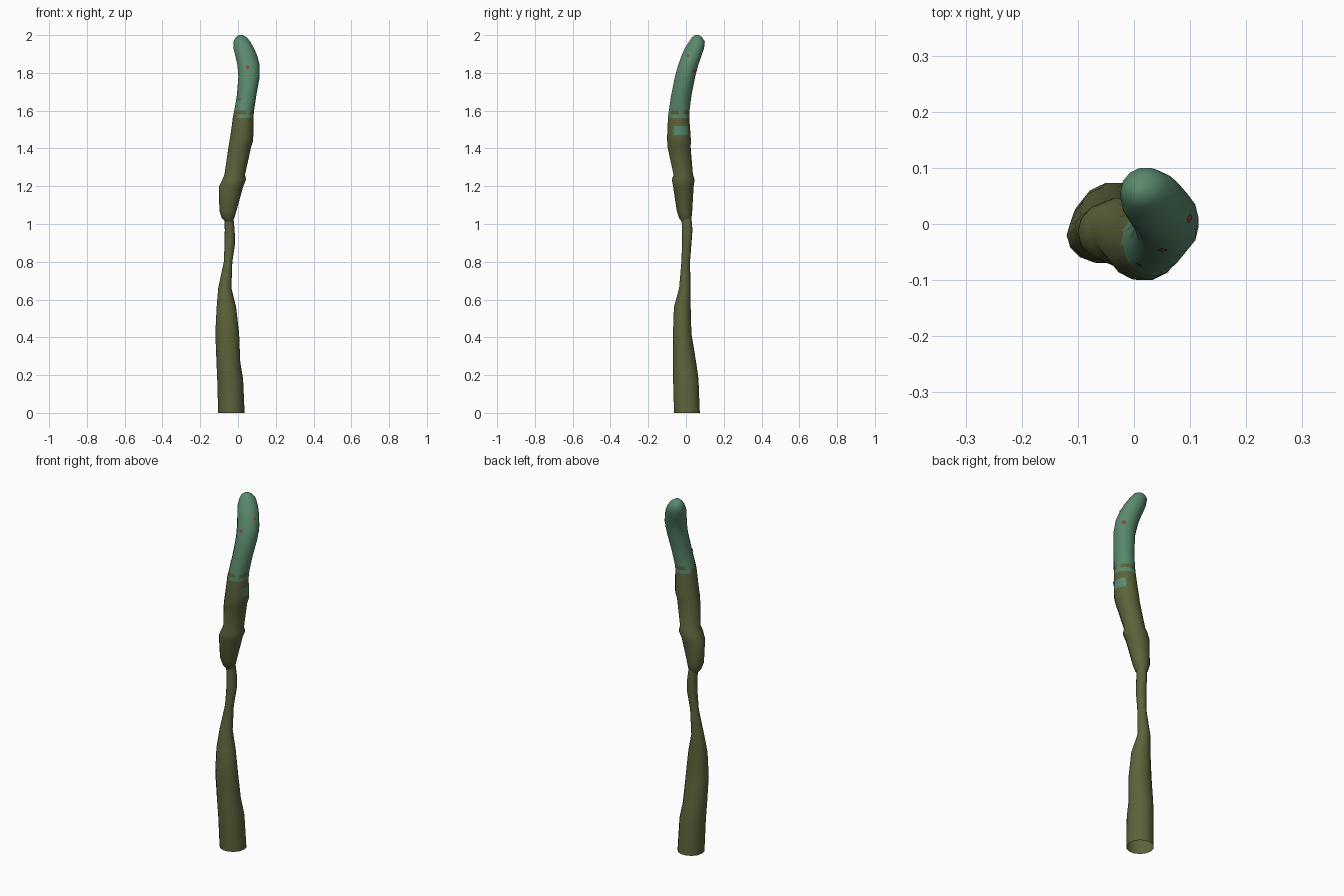
import bpy, bmesh, math, random
from mathutils import Vector
from mathutils.bvhtree import BVHTree

if "Cube" in bpy.data.objects:
    bpy.data.objects.remove(bpy.data.objects["Cube"])

random.seed(4)
SIDES = 14


def material(name, color):
    m = bpy.data.materials.new(name)
    m.diffuse_color = (*color, 1)
    m.use_nodes = True
    m.node_tree.nodes["Principled BSDF"].inputs["Base Color"].default_value = m.diffuse_color
    return m


olive = material("olive", (0.107, 0.125, 0.043))
green = material("sea green", (0.100, 0.250, 0.150))
red = material("dull red", (0.30, 0.05, 0.04))


def loft(name, rings, cap_bottom, cap_top, angle):
    """Skin a tube through rings of (z, x min, x max, y min, y max)."""
    bm = bmesh.new()
    loops = []
    for z, x0, x1, y0, y1 in rings:
        cx, cy, rx, ry = (x0 + x1) / 2, (y0 + y1) / 2, (x1 - x0) / 2, (y1 - y0) / 2
        loops.append([bm.verts.new((cx + rx * math.cos(2 * math.pi * i / SIDES),
                                    cy + ry * math.sin(2 * math.pi * i / SIDES), z))
                      for i in range(SIDES)])
    for a, b in zip(loops, loops[1:]):
        for i in range(SIDES):
            j = (i + 1) % SIDES
            bm.faces.new((a[i], a[j], b[j], b[i]))
    if cap_bottom:
        bm.faces.new(loops[0][::-1])
    if cap_top:
        bm.faces.new(loops[-1])
    mesh = bpy.data.meshes.new(name)
    bm.to_mesh(mesh)
    bm.free()
    obj = bpy.data.objects.new(name, mesh)
    bpy.context.collection.objects.link(obj)
    bpy.ops.object.select_all(action='DESELECT')
    obj.select_set(True)
    bpy.context.view_layer.objects.active = obj
    bpy.ops.object.shade_smooth_by_angle(angle=math.radians(angle))
    return obj


# Hollow, open lower stem that narrows to a thin neck
lower = loft("lower_stem", [
    (0.00, -.105, .035, -.065, .075),
    (0.18, -.110, .027, -.070, .068),
    (0.27, -.114, .012, -.071, .055),
    (0.42, -.120, .006, -.070, .030),
    (0.56, -.113, -.010, -.065, .026),
    (0.66, -.105, -.035, -.037, .025),
    (0.80, -.075, -.030, -.025, .022),
    (0.90, -.071, -.015, -.021, .030),
    (0.97, -.070, -.018, -.022, .035),
    (1.05, -.073, -.026, -.025, .028),
], False, False, 30)
lower.data.materials.append(olive)

# Thicker upper stalk with a bulge, and a curved rounded tip
upper = loft("upper_stalk", [
    (1.015, -.070, -.030, -.025, .020),
    (1.03, -.085, -.020, -.037, .030),
    (1.07, -.099, -.008, -.050, .034),
    (1.20, -.100, .028, -.070, .042),
    (1.235, -.083, .042, -.077, .048),
    (1.26, -.072, .037, -.067, .038),
    (1.41, -.050, .070, -.100, .026),
    (1.44, -.045, .080, -.101, .028),
    (1.47, -.040, .081, -.101, .026),
    (1.52, -.033, .082, -.099, .022),
    (1.56, -.028, .082, -.097, .019),
    (1.58, -.024, .083, -.095, .019),
    (1.60, -.020, .085, -.092, .020),
    (1.68, -.006, .097, -.080, .030),
    (1.78, .002, .115, -.060, .050),
    (1.84, -.003, .115, -.043, .066),
    (1.89, -.014, .102, -.025, .083),
    (1.93, -.024, .085, -.008, .097),
    (1.965, -.024, .065, .015, .101),
    (1.987, -.014, .047, .030, .088),
    (2.00, .004, .026, .047, .068),
], True, True, 40)
upper.data.materials.append(olive)
upper.data.materials.append(green)

# Green tip with a ragged lower edge, plus one patch low on the right
for f in upper.data.polygons:
    z = f.center.z
    tip = z > 1.60 or (1.565 < z and random.random() < 0.6)
    patch = 1.47 < z < 1.52 and f.center.x > 0.05 and -0.06 < f.center.y < 0.02
    f.material_index = int(tip or patch)

# Tiny red flecks laid on the tip
tree = BVHTree.FromPolygons([v.co for v in upper.data.vertices],
                            [p.vertices for p in upper.data.polygons])
bm = bmesh.new()
for start, direction, radius in [((.05, -1, 1.83), (0, 1, 0), .010),
                                 ((.01, -1, 1.66), (0, 1, 0), .007),
                                 ((.06, -1, 1.53), (0, 1, 0), .006),
                                 ((1, .04, 1.81), (-1, 0, 0), .012),
                                 ((1, .01, 1.89), (-1, 0, 0), .009)]:
    hit, normal, _, _ = tree.ray_cast(Vector(start), Vector(direction))
    if hit is None:
        continue
    m = normal.to_track_quat('Z', 'Y').to_matrix().to_4x4()
    m.translation = hit + normal * 0.002
    bmesh.ops.create_circle(bm, cap_ends=True, segments=6, radius=radius, matrix=m)
mesh = bpy.data.meshes.new("red_flecks")
bm.to_mesh(mesh)
bm.free()
mesh.materials.append(red)
bpy.context.collection.objects.link(bpy.data.objects.new("red_flecks", mesh))
